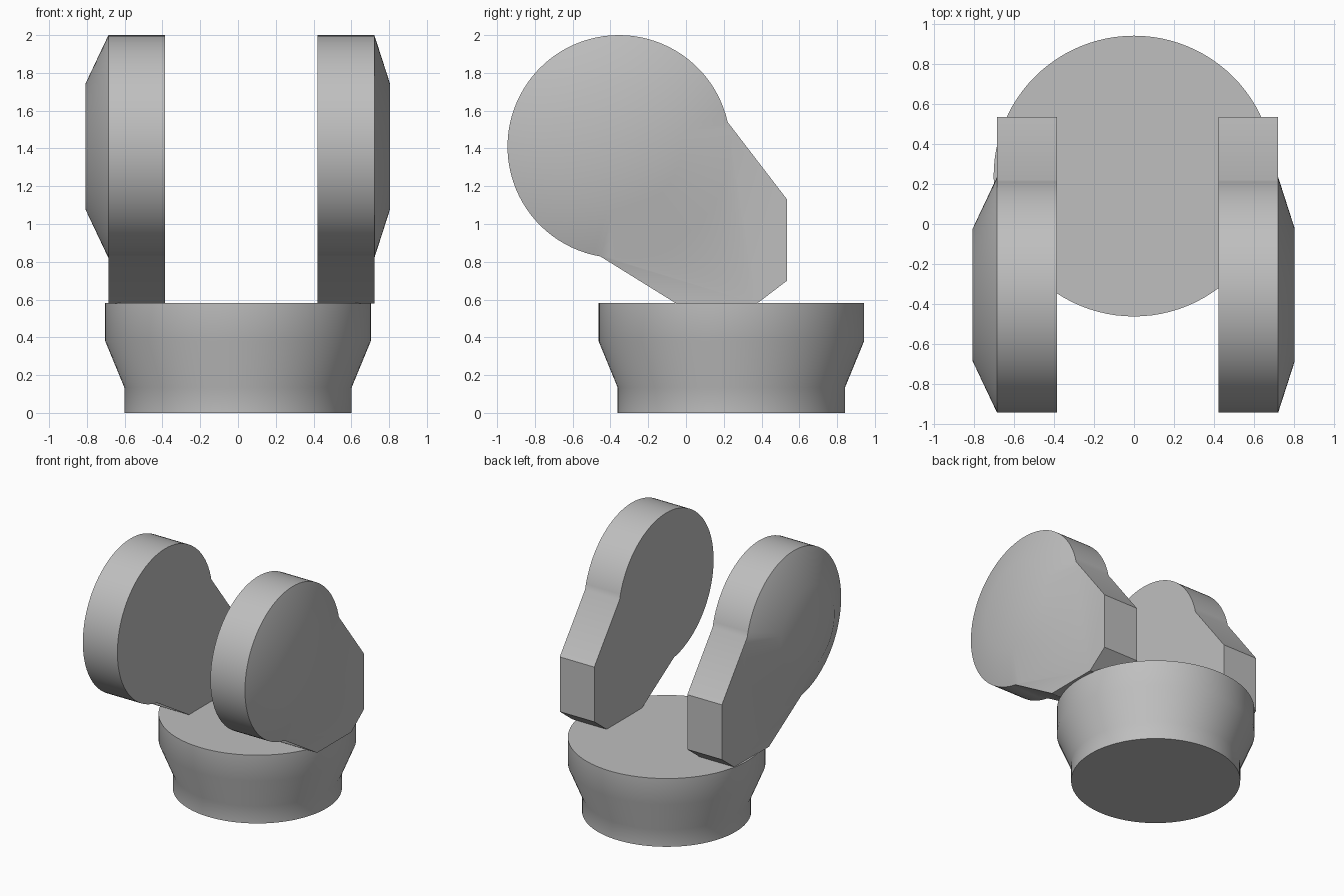
import bpy, bmesh, math

cube = bpy.data.objects.get("Cube")
if cube:
    bpy.data.objects.remove(cube, do_unlink=True)

# Single plain grey material
GREY = (0.52, 0.52, 0.52, 1.0)
mat = bpy.data.materials.new("plain grey")
mat.use_nodes = True
mat.diffuse_color = GREY
mat.node_tree.nodes["Principled BSDF"].inputs["Base Color"].default_value = GREY


def finish(bm, name):
    """Turn a bmesh into a named, smooth-by-angle object."""
    bmesh.ops.recalc_face_normals(bm, faces=bm.faces)
    mesh = bpy.data.meshes.new(name)
    bm.to_mesh(mesh)
    bm.free()
    mesh.materials.append(mat)
    obj = bpy.data.objects.new(name, mesh)
    bpy.context.collection.objects.link(obj)
    bpy.ops.object.select_all(action='DESELECT')
    obj.select_set(True)
    bpy.context.view_layer.objects.active = obj
    bpy.ops.object.shade_smooth_by_angle(angle=math.radians(30))
    return obj


def bridge(bm, a, b):
    """Quads between two closed loops of equal length."""
    for i in range(len(a)):
        j = (i + 1) % len(a)
        bm.faces.new((a[i], a[j], b[j], b[i]))


# Round flared base
def make_base(profile, centre_y, sides=96):
    bm = bmesh.new()
    rings = []
    for r, z in profile:
        angles = [math.tau * i / sides for i in range(sides)]
        rings.append([bm.verts.new((r * math.cos(t), centre_y + r * math.sin(t), z))
                      for t in angles])
    for low, high in zip(rings, rings[1:]):
        bridge(bm, low, high)
    bm.faces.new(rings[0])
    bm.faces.new(rings[-1])
    finish(bm, "base")


# Paddle-shaped arm: round head, angular foot, tapered cap on the outer side
CY, CZ, RADIUS, CAP_RADIUS = -0.355, 1.41, 0.59, 0.332
FOOT = [(-0.05, 0.578), (0.375, 0.578), (0.535, 0.70), (0.535, 1.13)]
ARC_START, ARC_END = math.radians(12.7), math.radians(260.4)


def make_arm(name, inner_x, outer_x, cap_x, arc_n=64, rest_n=28):
    bm = bmesh.new()
    angles = [ARC_START + (ARC_END - ARC_START) * i / arc_n for i in range(arc_n + 1)]
    gap = math.tau + ARC_START - ARC_END
    angles += [ARC_END + gap * i / rest_n for i in range(1, rest_n)]

    def circle(x, r, ts):
        return [bm.verts.new((x, CY + r * math.cos(t), CZ + r * math.sin(t))) for t in ts]

    def foot(x):
        return [bm.verts.new((x, y, z)) for y, z in FOOT]

    rim = circle(outer_x, RADIUS, angles)
    cap = circle(cap_x, CAP_RADIUS, angles)
    foot_outer = foot(outer_x)
    inner = circle(inner_x, RADIUS, angles[:arc_n + 1]) + foot(inner_x)
    # Side wall and inner face
    bridge(bm, inner, rim[:arc_n + 1] + foot_outer)
    bm.faces.new(inner)
    # Tapered cap
    bridge(bm, rim, cap)
    bm.faces.new(cap)
    # Outer face of the foot, cut along the head's circle
    bm.faces.new(foot_outer + [rim[0]] + rim[:arc_n - 1:-1])
    finish(bm, name)


make_base([(0.602, 0), (0.602, 0.135), (0.703, 0.38), (0.703, 0.583)], 0.24)
make_arm("left_arm", 0.422, 0.722, 0.805)
make_arm("right_arm", -0.386, -0.686, -0.808)
